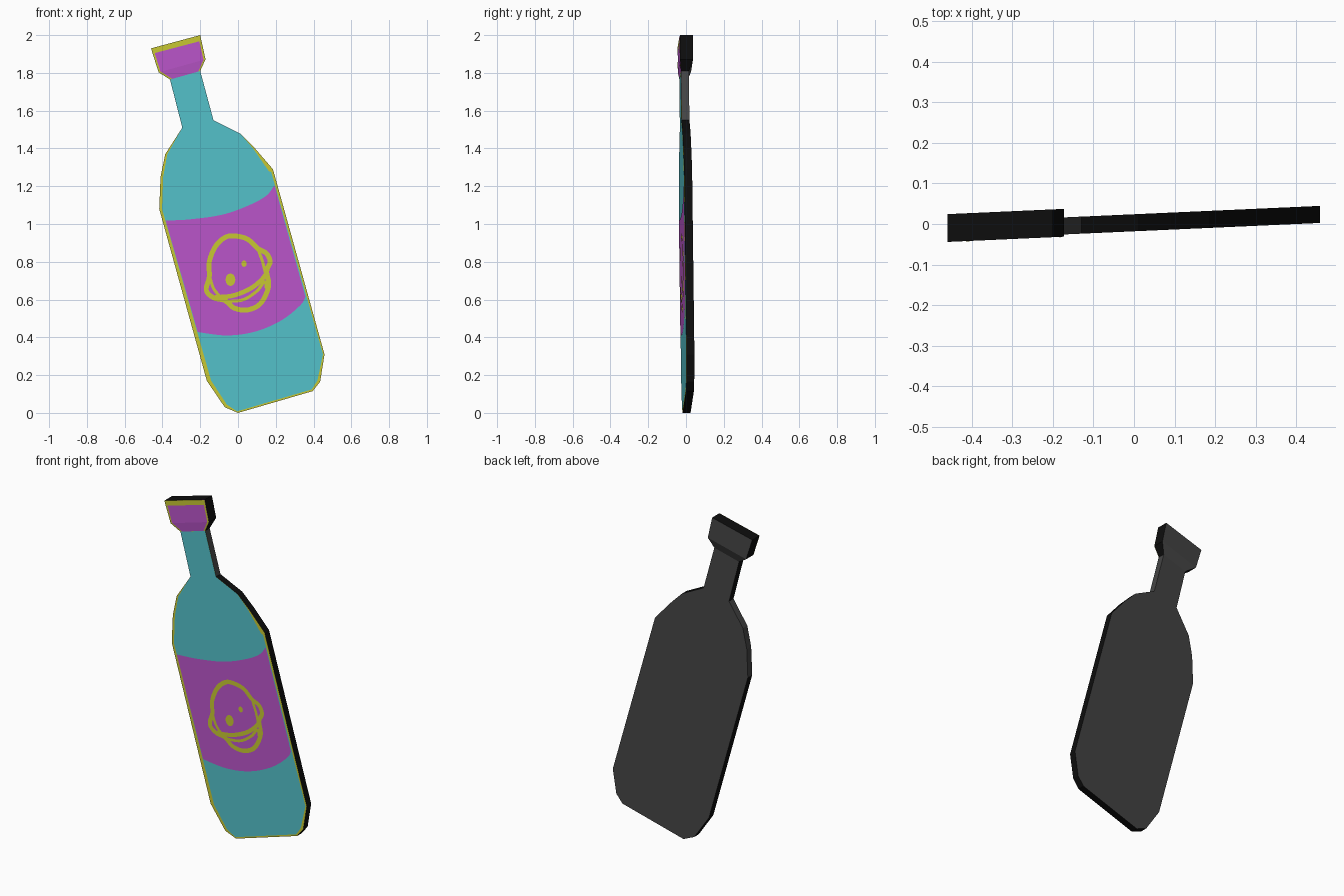
import bpy, bmesh, math
from mathutils import Vector

if "Cube" in bpy.data.objects:
    bpy.data.objects.remove(bpy.data.objects["Cube"])


def mat(name, rgb):
    m = bpy.data.materials.new(name)
    m.diffuse_color = (*rgb, 1)
    m.use_nodes = True
    m.node_tree.nodes["Principled BSDF"].inputs["Base Color"].default_value = m.diffuse_color
    return m


CYAN = mat("cyan glass", (0.09, 0.54, 0.60))
PURPLE = mat("purple label", (0.50, 0.093, 0.60))
YELLOW = mat("yellow trim", (0.58, 0.58, 0.033))
BLACK = mat("black edge", (0.004, 0.004, 0.004))
GREY = mat("dark grey back", (0.06, 0.06, 0.06))

TURN = 0.045                      # slight turn of the whole cutout about z
FRONT, BACK = -0.018, 0.024       # body faces
CAP_FRONT, CAP_BACK = -0.0235, 0.045
STEP = 0.0012                     # height of each painted layer


def pos(p, y):
    return Vector((p[0], y + TURN * p[0], p[1]))


def finish(name, bm, mats):
    me = bpy.data.meshes.new(name)
    bm.to_mesh(me)
    bm.free()
    for m in mats:
        me.materials.append(m)
    ob = bpy.data.objects.new(name, me)
    bpy.context.collection.objects.link(ob)
    return ob


def face_front(bm):
    for f in bm.faces:
        f.normal_update()
        if f.normal.y > 0:
            f.normal_flip()


def panel(name, pts, y, material):
    """Flat painted shape; a point may carry its own depth as third value."""
    bm = bmesh.new()
    bm.faces.new([bm.verts.new(pos(p, p[2] if len(p) > 2 else y)) for p in pts])
    face_front(bm)
    return finish(name, bm, [material])


def smooth(pts, closed, n=6):
    """Catmull-Rom curve through the points."""
    v = [Vector(p) for p in pts]
    c = len(v)
    get = (lambda i: v[i % c]) if closed else (lambda i: v[max(0, min(c - 1, i))])
    out = []
    for i in range(c if closed else c - 1):
        a, b, d, e = (get(i + k) for k in (-1, 0, 1, 2))
        for k in range(n):
            t = k / n
            out.append(0.5 * (2 * b + (d - a) * t + (2 * a - 5 * b + 4 * d - e) * t * t
                              + (3 * b - a - 3 * d + e) * t ** 3))
    if not closed:
        out.append(v[-1])
    return out


def stroke(name, pts, width, y, material, closed=True):
    """Painted line of constant width."""
    path = smooth(pts, closed)
    c = len(path)
    bm = bmesh.new()
    rows = []
    for i, p in enumerate(path):
        a = path[(i - 1) % c] if closed else path[max(i - 1, 0)]
        b = path[(i + 1) % c] if closed else path[min(i + 1, c - 1)]
        d = (b - a).normalized()
        o = Vector((-d.y, d.x)) * width / 2
        rows.append([bm.verts.new(pos(p + o, y)), bm.verts.new(pos(p - o, y))])
    for i in range(c if closed else c - 1):
        r, s = rows[i], rows[(i + 1) % c]
        bm.faces.new((r[0], r[1], s[1], s[0]))
    face_front(bm)
    return finish(name, bm, [material])


def dot(name, x, z, rx, rz, y):
    panel(name, [(x + rx * math.cos(i * math.tau / 16), z + rz * math.sin(i * math.tau / 16))
                 for i in range(16)], y, YELLOW)


# Bottle body: extruded outline
outline = [(-0.36, 1.765), (-0.295, 1.51), (-0.385, 1.37), (-0.41, 1.25), (-0.417, 1.08),
           (-0.165, 0.17), (-0.07, 0.03), (0, 0), (0.395, 0.115), (0.435, 0.165),
           (0.458, 0.31), (0.185, 1.29), (0.09, 1.40), (0.01, 1.48), (-0.13, 1.55), (-0.2, 1.81)]
bm = bmesh.new()
fr = [bm.verts.new(pos(p, FRONT)) for p in outline]
bk = [bm.verts.new(pos(p, BACK)) for p in outline]
bm.faces.new(fr).material_index = 0
bm.faces.new(bk[::-1]).material_index = 2
n = len(outline)
for i in range(n):
    j = (i + 1) % n
    # the left shoulder and right side of the neck are grey, other edges black
    bm.faces.new((fr[i], bk[i], bk[j], fr[j])).material_index = 2 if i in (1, 2, 3, 14) else 1
bmesh.ops.recalc_face_normals(bm, faces=bm.faces)
finish("bottle_body", bm, [YELLOW, BLACK, GREY])

# Cyan glass, leaving the yellow rim
panel("glass_front", [(-0.36, 1.765), (-0.295, 1.51), (-0.374, 1.37), (-0.396, 1.25), (-0.402, 1.08),
                      (-0.142, 0.17), (-0.06, 0.045), (-0.005, 0.008), (0.39, 0.124), (0.42, 0.17),
                      (0.45, 0.31), (0.176, 1.275), (0.163, 1.28), (0.08, 1.40), (0.01, 1.48),
                      (-0.13, 1.55), (-0.2, 1.81)], FRONT - STEP, CYAN)

# Label with curved top and bottom
top = smooth([(-0.383, 1.018), (-0.25, 1.025), (-0.08, 1.05), (0.06, 1.10), (0.15, 1.15), (0.193, 1.205)], False)
bottom = smooth([(0.357, 0.615), (0.33, 0.57), (0.23, 0.49), (0.09, 0.43), (-0.06, 0.41), (-0.213, 0.428)], False)
panel("label", top + bottom, FRONT - 2 * STEP, PURPLE)

# Face drawing on the label
ink = FRONT - 3 * STEP
stroke("face_outline", [(-0.02, 0.937), (0.05, 0.92), (0.105, 0.87), (0.15, 0.845), (0.17, 0.80),
                        (0.152, 0.75), (0.162, 0.67), (0.12, 0.58), (0.05, 0.545), (-0.02, 0.555),
                        (-0.07, 0.595), (-0.13, 0.61), (-0.168, 0.65), (-0.152, 0.72),
                        (-0.152, 0.80), (-0.12, 0.88), (-0.07, 0.928)], 0.026, ink, YELLOW)
stroke("mouth_line", [(-0.12, 0.612), (-0.03, 0.62), (0.06, 0.655), (0.12, 0.70), (0.155, 0.745)],
       0.024, ink - 0.0003, YELLOW, False)
stroke("mouth_lower", [(-0.05, 0.59), (0.03, 0.60), (0.10, 0.645), (0.14, 0.695), (0.15, 0.66)],
       0.016, ink - 0.0006, YELLOW, False)
stroke("left_ear_line", [(-0.152, 0.73), (-0.13, 0.66), (-0.09, 0.61)], 0.016, ink - 0.0006, YELLOW, False)
stroke("right_ear_line", [(0.105, 0.87), (0.13, 0.80), (0.145, 0.74)], 0.016, ink - 0.0006, YELLOW, False)
dot("left_eye", -0.04, 0.705, 0.026, 0.033, ink)
dot("right_eye", 0.032, 0.79, 0.014, 0.017, ink)

# Bottle cap: thick block tapering down to the neck
A, B, C, D = (-0.46, 1.93), (-0.2, 2.0), (-0.172, 1.872), (-0.42, 1.803)
E, F = (-0.36, 1.765), (-0.2, 1.81)
bm = bmesh.new()
rings = []
for l, r, yf, yb in ((A, B, CAP_FRONT, CAP_BACK), (D, C, CAP_FRONT, CAP_BACK), (E, F, FRONT, BACK)):
    rings.append([bm.verts.new(pos(p, y)) for p, y in ((l, yf), (r, yf), (r, yb), (l, yb))])
for r, s in zip(rings, rings[1:]):
    for k, m in enumerate((0, 1, 2, 1)):       # front, right, back, left
        j = (k + 1) % 4
        bm.faces.new((r[k], s[k], s[j], r[j])).material_index = m
bm.faces.new(rings[0]).material_index = 1
bm.faces.new(rings[2][::-1]).material_index = 1
bmesh.ops.recalc_face_normals(bm, faces=bm.faces)
finish("bottle_cap", bm, [PURPLE, BLACK, GREY])

# Yellow trim on the cap
cy, ny = CAP_FRONT - 0.001, FRONT - 0.001
panel("cap_trim_top", [A, B, (-0.194, 1.97), (-0.452, 1.902)], cy, YELLOW)
panel("cap_trim_left", [(-0.452, 1.902), D, (-0.41, 1.805), (-0.441, 1.905)], cy, YELLOW)
panel("cap_trim_right", [(-0.194, 1.97), C, (-0.183, 1.87), (-0.205, 1.968)], cy, YELLOW)
panel("cap_trim_lower_left", [(*D, cy), (*E, ny), (-0.35, 1.769, ny), (-0.408, 1.806, cy)], cy, YELLOW)
panel("cap_trim_lower_right", [(*C, cy), (*F, ny), (-0.21, 1.807, ny), (-0.183, 1.869, cy)], cy, YELLOW)
